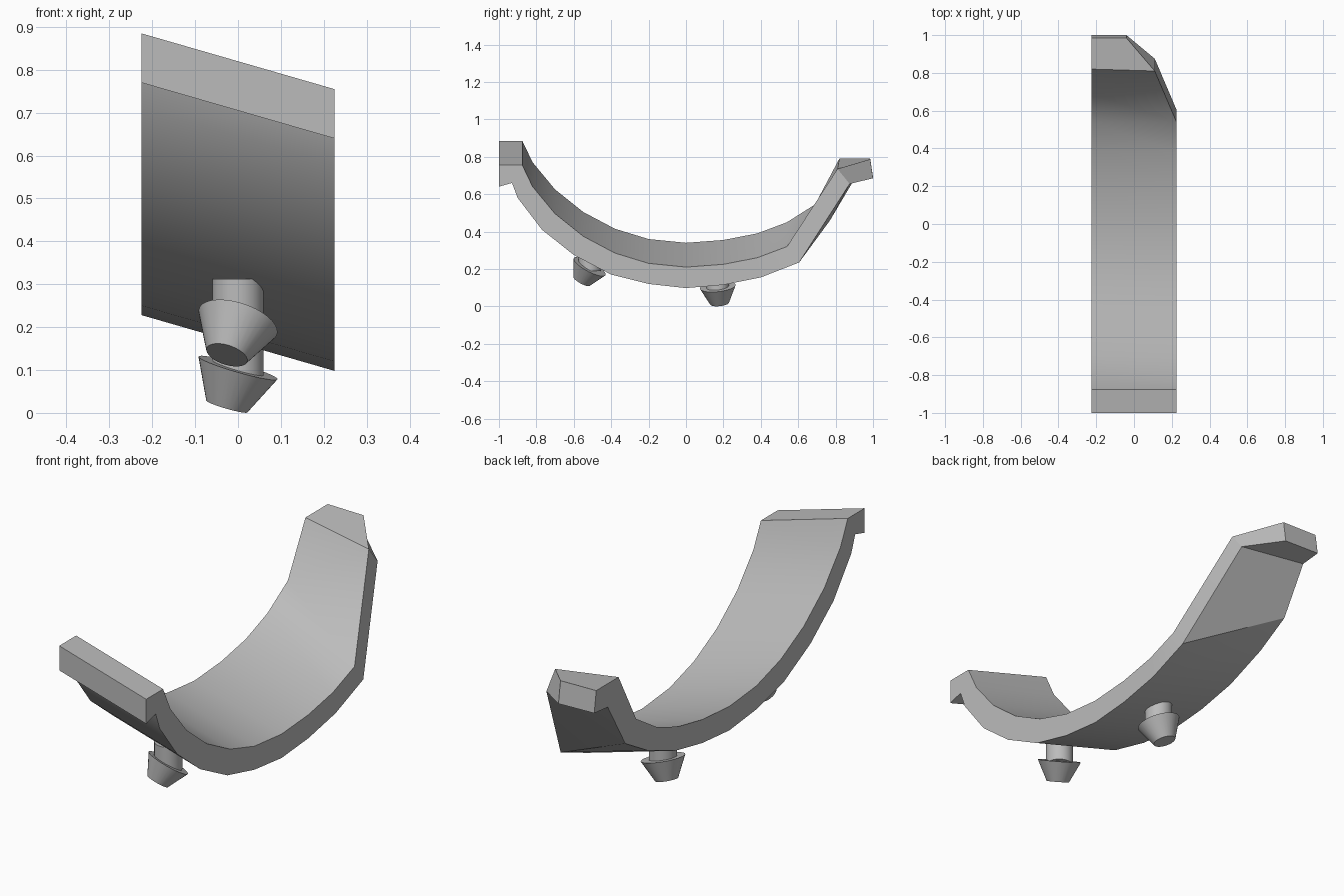
import bpy, bmesh, math
from mathutils import Vector

if "Cube" in bpy.data.objects:
    bpy.data.objects.remove(bpy.data.objects["Cube"], do_unlink=True)

grey = bpy.data.materials.new("mid_grey")
grey.use_nodes = True
COLOUR = (0.5, 0.5, 0.5, 1)
grey.diffuse_color = COLOUR
grey.node_tree.nodes["Principled BSDF"].inputs["Base Color"].default_value = COLOUR


def finish(name, bm):
    bmesh.ops.recalc_face_normals(bm, faces=bm.faces)
    mesh = bpy.data.meshes.new(name)
    bm.to_mesh(mesh)
    bm.free()
    mesh.materials.append(grey)
    obj = bpy.data.objects.new(name, mesh)
    bpy.context.collection.objects.link(obj)
    bpy.ops.object.select_all(action="DESELECT")
    obj.select_set(True)
    bpy.context.view_layer.objects.active = obj
    bpy.ops.object.shade_smooth_by_angle(angle=math.radians(30))
    return obj


# Curved band: profile at the left edge, skewed upward towards the right edge
HALF, RISE = 0.225, 0.13
INNER = [(-1, .755), (-.875, .755), (-.82, .64), (-.7, .495), (-.55, .375), (-.38, .285),
         (-.2, .23), (0, .21), (.2, .225), (.38, .26), (.54, .32)]
OUTER = [(-1, .64), (-.93, .66), (-.9, .58), (-.77, .41), (-.6, .275), (-.4, .17),
         (-.2, .12), (0, .098), (.2, .115), (.4, .155), (.605, .235)]
# Clipped rear end, from the left corner round to the right edge
INNER_TIP = [(.11, .81, .735), (-.04, .985, .787), (-HALF, .985, .79),
             (-HALF, .82, .79), (-HALF, .69, .545)]
OUTER_TIP = [(.11, .875, .655), (-.04, 1, .685), (-HALF, 1, .69),
             (-HALF, .9, .68), (-HALF, .77, .46)]

bm = bmesh.new()


def skin(profile, tip):
    left = [bm.verts.new((HALF, y, z)) for y, z in profile]
    right = [bm.verts.new((-HALF, y, z + RISE)) for y, z in profile]
    for i in range(len(profile) - 1):
        bm.faces.new((left[i], left[i + 1], right[i + 1], right[i]))
    corner, chamfer, end, fold, bend = [bm.verts.new(p) for p in tip]
    bm.faces.new((left[-1], bend, right[-1]))
    bm.faces.new((left[-1], corner, bend))
    bm.faces.new((corner, fold, bend))
    bm.faces.new((corner, chamfer, end, fold))
    return left + [corner, chamfer, end, fold, bend] + right[::-1]


top, bottom = skin(INNER, INNER_TIP), skin(OUTER, OUTER_TIP)
for i in range(len(top)):
    j = (i + 1) % len(top)
    bm.faces.new((top[i], top[j], bottom[j], bottom[i]))
finish("curved_band", bm)


# Push-in pegs: upright neck with a tilted tapered head
def peg(name, rim, tip, neck_top):
    rim, tip = Vector(rim), Vector(tip)
    axis = rim - tip
    for part, low, high, r_low, r_high in (
            ("head", tip, rim, .05, .096),
            ("neck", rim - Vector((0, 0, .025)), Vector((rim.x, rim.y, neck_top)), .06, .06)):
        bm = bmesh.new()
        span = high - low
        bmesh.ops.create_cone(bm, cap_ends=True, segments=32, radius1=r_low,
                              radius2=r_high, depth=span.length)
        turn = Vector((0, 0, 1)).rotation_difference(span).to_matrix()
        bmesh.ops.rotate(bm, verts=bm.verts, matrix=turn)
        bmesh.ops.translate(bm, verts=bm.verts, vec=(low + high) / 2)
        finish(name + "_" + part, bm)


peg("front_peg", (0, -.515, .213), (-.026, -.557, .135), .312)
peg("rear_peg", (0, .17, .105), (-.026, .18, .015), .2)
